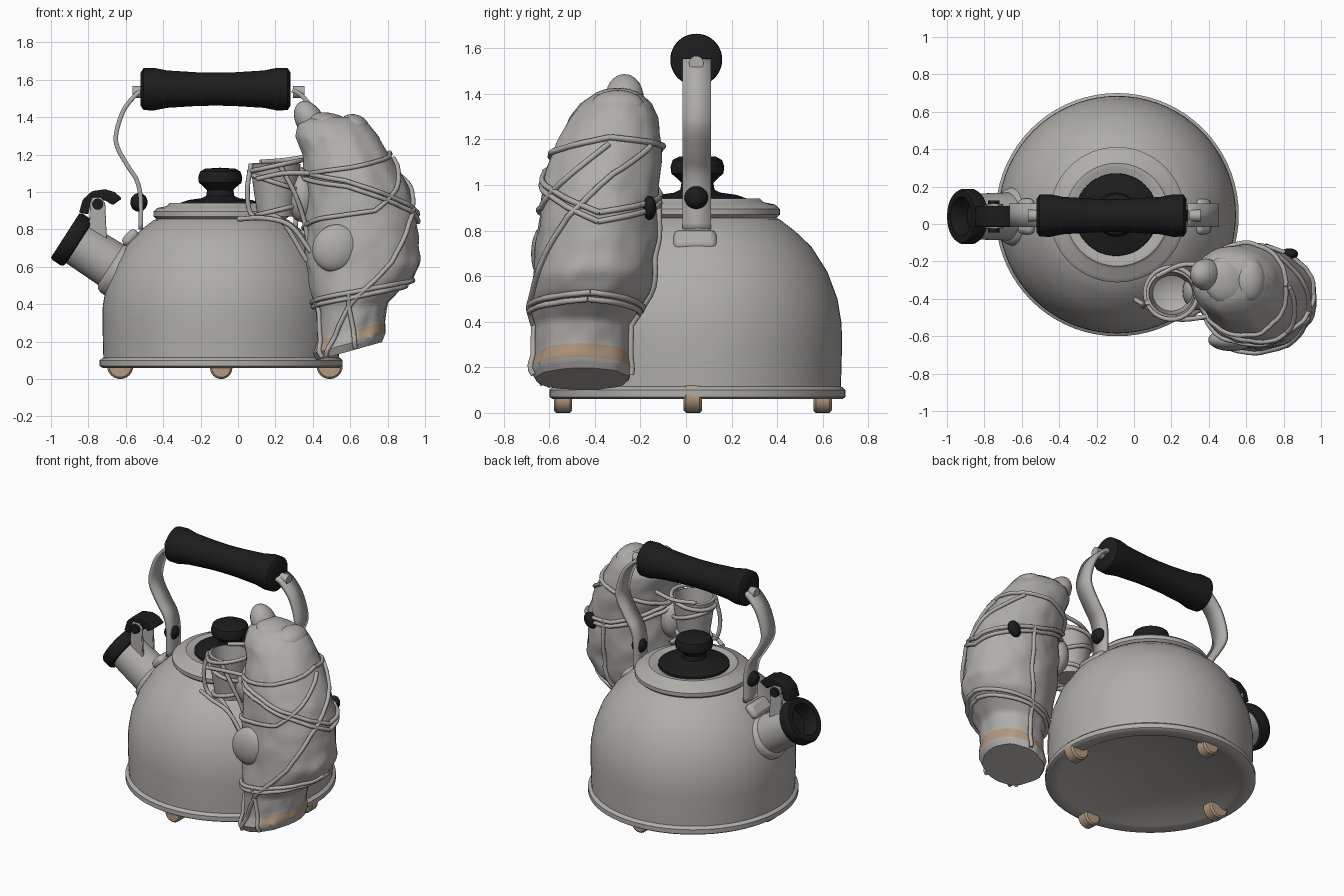
import bpy, bmesh, math
from mathutils import Vector, Matrix, noise

if "Cube" in bpy.data.objects:
    bpy.data.objects.remove(bpy.data.objects["Cube"])

def material(name, rgb):
    m = bpy.data.materials.new(name)
    m.diffuse_color = (*rgb, 1)
    m.use_nodes = True
    m.node_tree.nodes["Principled BSDF"].inputs["Base Color"].default_value = m.diffuse_color
    return m

GREY = material("grey metal", (0.43, 0.42, 0.40))
BLACK = material("black plastic", (0.012, 0.012, 0.013))
TAN = material("tan", (0.45, 0.32, 0.22))
KX, KY = -0.09, 0.05          # kettle centre

def add(name, bm, mat):
    bmesh.ops.recalc_face_normals(bm, faces=bm.faces[:])
    me = bpy.data.meshes.new(name)
    bm.to_mesh(me)
    bm.free()
    ob = bpy.data.objects.new(name, me)
    bpy.context.collection.objects.link(ob)
    me.materials.append(mat)
    return ob

def lathe(name, prof, origin, mat, axis=(0, 0, 1), seg=48, sy=1.0):
    """Spin (radius, height) points about an axis."""
    bm = bmesh.new()
    vs = [bm.verts.new((r, 0, h)) for r, h in prof]
    es = [bm.edges.new(p) for p in zip(vs, vs[1:])]
    bmesh.ops.spin(bm, geom=vs + es, cent=(0, 0, 0), axis=(0, 0, 1),
                   angle=2 * math.pi, steps=seg, use_duplicate=False)
    bmesh.ops.remove_doubles(bm, verts=bm.verts[:], dist=1e-4)
    rot = Vector((0, 0, 1)).rotation_difference(Vector(axis)).to_matrix().to_4x4()
    bm.transform(Matrix.Translation(origin) @ rot @ Matrix.Diagonal((1, sy, 1, 1)))
    return add(name, bm, mat)

def ball(name, loc, size, mat, rot=0):
    bm = bmesh.new()
    bmesh.ops.create_uvsphere(bm, u_segments=24, v_segments=14, radius=1)
    bm.transform(Matrix.Translation(loc) @ Matrix.Rotation(rot, 4, 'Y') @ Matrix.Diagonal((*size, 1)))
    return add(name, bm, mat)

def plate(name, pts, y0, y1, mat, bevel=0.008):
    """Extrude an xz outline along y."""
    bm = bmesh.new()
    f = bm.faces.new([bm.verts.new((x, y0, z)) for x, z in pts])
    g = bmesh.ops.extrude_face_region(bm, geom=[f])["geom"]
    bmesh.ops.translate(bm, vec=(0, y1 - y0, 0), verts=[v for v in g if isinstance(v, bmesh.types.BMVert)])
    ob = add(name, bm, mat)
    b = ob.modifiers.new("bevel", 'BEVEL')
    b.width, b.segments = bevel, 2
    return ob

def rope(name, pts, closed=False, radius=0.013):
    cu = bpy.data.curves.new(name, 'CURVE')
    cu.dimensions, cu.bevel_depth, cu.bevel_resolution, cu.use_fill_caps = '3D', radius, 2, True
    s = cu.splines.new('POLY')
    s.points.add(len(pts) - 1)
    for p, q in zip(s.points, pts):
        p.co = (*q, 1)
    s.use_cyclic_u = closed
    cu.materials.append(GREY)
    ob = bpy.data.objects.new(name, cu)
    bpy.context.collection.objects.link(ob)

def spline(pts, n=8):
    """Catmull-Rom points through a short path."""
    P = [Vector(p) for p in pts]
    P = [2 * P[0] - P[1]] + P + [2 * P[-1] - P[-2]]
    out = []
    for a, b, c, d in zip(P, P[1:], P[2:], P[3:]):
        for i in range(n):
            t = i / n
            out.append(0.5 * (2 * b + (c - a) * t + (2 * a - 5 * b + 4 * c - d) * t * t + (3 * b - a - 3 * c + d) * t ** 3))
    return out + [P[-2]]

# Kettle body, lid and knob
lathe("kettle_body", [(0, .085), (.53, .085), (.56, .065), (.635, .06), (.65, .07), (.65, .10), (.637, .112),
      (.63, .115), (.635, .30), (.633, .39), (.615, .50), (.57, .62), (.50, .73), (.426, .80), (.36, .85), (.3, .87), (0, .87)],
      (KX, KY, 0), GREY, seg=72)
lathe("lid_rim", [(.345, .855), (.362, .87), (.362, .895), (.34, .915), (.29, .925), (.275, .94), (.25, .94), (.22, .925), (0, .92)],
      (KX, KY, 0), GREY, seg=64)
lathe("lid_centre", [(.222, .915), (.22, .94), (.17, .957), (.10, .967), (.075, .98), (.07, 1.01), (.09, 1.03),
      (.114, 1.05), (.118, 1.08), (.108, 1.11), (.08, 1.125), (0, 1.13)], (KX - .005, KY, 0), BLACK)

# Feet
for i, (dx, dy) in enumerate([(.56, 0), (-.56, 0), (0, .57), (0, -.57)]):
    r = .07 if dx else .06
    y = KY - .02 + dy
    lathe("foot_%d" % i, [(0, -.04), (r - .01, -.04), (r, -.03), (r, .03), (r - .01, .04), (0, .04)],
          (KX + .02 + dx - (.02 if not dx else 0), y, r), TAN, axis=(0, 1, 0), seg=24)

# Handle: grip, bent straps, bolts and brackets
HX = -.12
lathe("handle_grip", [(0, -.40), (.09, -.40), (.112, -.385), (.114, -.33), (.10, -.26), (.09, -.10), (.088, 0),
      (.09, .10), (.10, .26), (.114, .33), (.112, .385), (.09, .40), (0, .40)], (HX, .045, 1.55), BLACK, axis=(1, 0, 0))
for side, s in (("left", 1), ("right", -1)):
    mx = lambda x: -.105 + s * (x + .105)
    path = spline([(mx(x), 0, z) for x, z in [(-.50, 1.545), (-.545, 1.52), (-.61, 1.44), (-.65, 1.32), (-.645, 1.24),
                   (-.59, 1.14), (-.54, 1.06), (-.52, .96), (-.52, .80)]], 5)
    bm = bmesh.new()
    rows = [[bm.verts.new((p.x, y, p.z)) for y in (-.015, .11)] for p in path]
    for a, b in zip(rows, rows[1:]):
        bm.faces.new((a[0], a[1], b[1], b[0]))
    st = add("handle_strap_" + side, bm, GREY)
    m = st.modifiers.new("thickness", 'SOLIDIFY')
    m.thickness, m.offset = .024, 0
    ball("strap_bolt_" + side, (mx(-.53), .045, .945), (.046, .052, .05), BLACK)
    lathe("grip_nut_" + side, [(0, -.03), (.032, -.03), (.032, .03), (0, .03)], (mx(-.535), .045, 1.535), GREY, axis=(1, 0, 0), seg=16)
    lug = plate("strap_bracket_" + side, [(-.05, -.03), (.05, -.03), (.05, .03), (-.05, .03)], -.095, .095, GREY, .025)
    lug.location = (mx(-.575), .04, .755)
    lug.rotation_euler = (0, -s * math.radians(47), 0)

# Spout, black tip and whistle hood
AX, SP = Vector((-.84, 0, .54)), (-.60, .04, .56)
lathe("spout", [(.155, -.06), (.155, .06), (.145, .085), (.128, .095), (.122, .31), (.09, .31)], SP, GREY, axis=AX)
lathe("spout_tip", [(.12, .30), (.14, .305), (.148, .32), (.148, .37), (.14, .385), (.105, .385), (.095, .36), (.09, .29), (0, .28)],
      SP, BLACK, axis=AX)
plate("whistle_hood", [(-.85, .89), (-.83, .96), (-.78, 1.005), (-.71, 1.015), (-.66, 1.0), (-.62, .965), (-.67, .93),
      (-.71, .955), (-.76, .96), (-.79, .93), (-.80, .88)], -.015, .095, BLACK)
for y in (-.025, .09):
    plate("whistle_post", [(-.80, .77), (-.70, .72), (-.71, .94), (-.73, .97), (-.78, .97), (-.79, .94)], y, y + .018, GREY, .004)
lathe("whistle_pin", [(0, -.085), (.03, -.085), (.03, .085), (0, .085)], (-.75, .04, .935), BLACK, axis=(0, 1, 0), seg=20)

# Wrapped figure: z, x range, y range of each section
SEC = [(.15, .42, .77, -.66, -.25), (.19, .40, .79, -.68, -.24), (.25, .42, .79, -.66, -.25), (.38, .42, .80, -.66, -.25),
       (.45, .40, .86, -.68, -.20), (.52, .38, .93, -.68, -.16), (.62, .36, .98, -.67, -.14), (.75, .36, .97, -.66, -.13),
       (.9, .36, .95, -.64, -.12), (1.0, .36, .92, -.63, -.12), (1.1, .35, .87, -.60, -.11), (1.2, .35, .81, -.56, -.11),
       (1.3, .31, .75, -.51, -.12), (1.36, .32, .70, -.46, -.15), (1.40, .38, .64, -.40, -.20)]

def surf(a, z, off=0.0):
    """Point on the figure at an angle and height."""
    z = min(max(z, SEC[0][0]), SEC[-1][0])
    for lo, hi in zip(SEC, SEC[1:]):
        if z <= hi[0]:
            break
    t = (z - lo[0]) / (hi[0] - lo[0])
    x0, x1, y0, y1 = [u + (v - u) * t for u, v in zip(lo[1:], hi[1:])]
    ca, sa = math.cos(a), math.sin(a)
    k = 1 + .05 * noise.noise((ca * 2.2, sa * 2.2, z * 6)) + .03 * noise.noise((ca * 5, sa * 5, z * 11))
    x = (x0 + x1) / 2 + ((x1 - x0) / 2 * k + off) * ca
    y = (y0 + y1) / 2 + ((y1 - y0) / 2 * k + off) * sa
    return Vector((x, y, z + .28 * (x - .6) * max(0, min(1, (.55 - z) / .3))))

bm = bmesh.new()
N, M = 56, 60
rings = [[bm.verts.new(surf(2 * math.pi * i / N, .15 + 1.25 * j / M)) for i in range(N)] for j in range(M + 1)]
for j in range(M):
    for i in range(N):
        k = (i + 1) % N
        f = bm.faces.new((rings[j][i], rings[j][k], rings[j + 1][k], rings[j + 1][i]))
        # worn tan band round the base, missing at the front
        f.material_index = 1 if 2 <= j < 5 and not 36 < i < 44 else 0
for ring in (rings[0], rings[-1]):
    bm.faces.new(ring)
fig = add("wrapped_figure", bm, GREY)
fig.data.materials.append(TAN)
ball("figure_peak_left", (.385, -.27, 1.38), (.075, .085, .115), GREY, -.5)
ball("figure_peak_right", (.62, -.30, 1.345), (.085, .12, .07), GREY, .3)
ball("figure_crown", (.50, -.30, 1.36), (.13, .13, .06), GREY, .25)
ball("figure_fold", (.52, -.62, .70), (.12, .06, .13), GREY, .6)
ball("figure_arm", (.34, -.36, .97), (.08, .10, .13), GREY)
ball("figure_dark_patch", (.83, -.16, .90), (.045, .03, .055), BLACK, .5)

# Cup held beside the figure
lathe("cup", [(0, .87), (.095, .87), (.115, 1.0), (.135, 1.15), (.12, 1.155), (.10, .98), (0, .93)], (.20, -.37, 0), GREY, sy=.95)

# Ropes round the figure, as (degrees, height)
WRAPS = [("waist", [(0, .52), (-90, .465), (-180, .43), (-270, .45), (-360, .52)]),
         ("waist_low", [(0, .48), (-90, .435), (-180, .41), (-270, .43), (-360, .48)]),
         ("chest", [(0, 1.21), (-90, 1.13), (-180, 1.08), (-270, 1.17), (-360, 1.21)]),
         ("sash", [(0, .88), (-50, .97), (-100, 1.06), (-180, 1.12), (-270, .95), (-360, .88)]),
         ("sash_low", [(0, .84), (-50, .94), (-100, 1.03), (-180, 1.08), (-270, .92), (-360, .84)]),
         ("cross", [(50, 1.17), (10, 1.05), (-30, .86), (-55, .68), (-80, .48), (-110, .30), (-130, .16)]),
         ("back", [(0, 1.18), (-40, 1.02), (-75, .90), (-130, .86), (-190, .80)]),
         ("drop_left", [(-160, .44), (-140, .16)]), ("drop_front", [(-100, .46), (-80, .16)]),
         ("drop_back", [(80, .95), (85, .44), (80, .16)])]
for name, keys in WRAPS:
    pts = []
    for (a0, z0), (a1, z1) in zip(keys, keys[1:]):
        for i in range(14):
            t = i / 14
            pts.append(surf(math.radians(a0 + (a1 - a0) * t), z0 + (z1 - z0) * t, .008))
    pts.append(surf(math.radians(keys[-1][0]), keys[-1][1], .008))
    rope("rope_" + name, pts)

# Ropes round the cup and between the cup and the figure
for i, (r, z, tilt) in enumerate([(.14, 1.14, .06), (.125, 1.05, -.08), (.105, .90, .05)]):
    rope("cup_rope_%d" % i, [(.20 + r * math.cos(a), -.37 + r * math.sin(a), z + tilt * math.cos(a) * .5)
                             for a in [2 * math.pi * k / 32 for k in range(32)]], True)
for i, p in enumerate([[(.07, -.42, 1.15), (.05, -.44, 1.0), (.08, -.43, .87), (.22, -.47, .86), (.37, -.46, .63)],
                       [(.0, -.40, .855), (.14, -.48, .86), (.28, -.5, .82), (.39, -.5, .68)],
                       [(.22, -.50, 1.15), (.30, -.49, 1.0), (.35, -.46, .86), (.38, -.45, .72)],
                       [(.12, -.28, 1.16), (.25, -.22, 1.17), (.38, -.22, 1.19)],
                       [(.10, -.48, 1.07), (.25, -.51, 1.10), (.42, -.49, 1.10)]]):
    rope("link_rope_%d" % i, spline(p, 6))

# Smooth shading with sharp edges kept
bpy.ops.object.select_all(action='DESELECT')
for ob in bpy.data.objects:
    if ob.type == 'MESH':
        ob.select_set(True)
        bpy.context.view_layer.objects.active = ob
bpy.ops.object.shade_smooth_by_angle(angle=math.radians(40))
